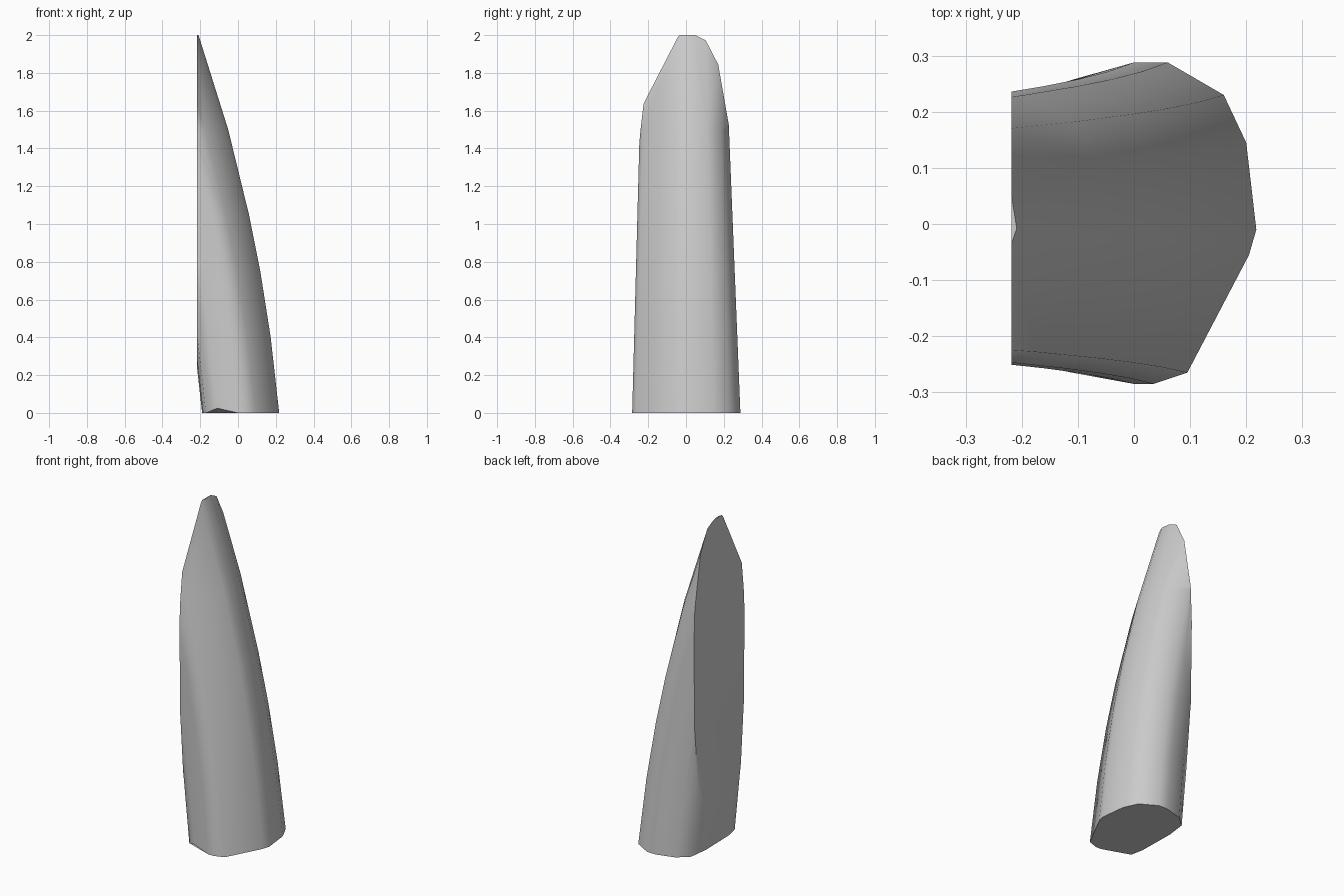
import bpy, bmesh, math

if "Cube" in bpy.data.objects:
    bpy.data.objects.remove(bpy.data.objects["Cube"], do_unlink=True)

# One plain colour
grey = bpy.data.materials.new("light_grey")
grey.use_nodes = True
colour = (0.6, 0.6, 0.6, 1)
grey.diffuse_color = colour
grey.node_tree.nodes["Principled BSDF"].inputs["Base Color"].default_value = colour

# Base outline, counter-clockwise from above
outline = [(0, -.285), (.035, -.285), (.095, -.265), (.205, -.055), (.218, -.01),
           (.2, .145), (.16, .23), (.06, .288), (0, .288), (-.11, .257),
           (-.175, .2), (-.19, .08), (-.185, -.15), (-.17, -.225), (-.11, -.265)]
# Height and backward lean of each section
levels = [(0, 0), (.4, -.045), (.75, -.1), (1.05, -.16), (1.5, -.27), (2, -.427)]
FLAT_X = -.218


def section(bm, z, lean):
    ring = []
    for x, y in outline:
        taper = 1 - (.14 if y > 0 else .093) * z
        lift = .025 if z == 0 and x == -.11 and y < 0 else 0
        ring.append(bm.verts.new((x + lean, y * taper, z + lift)))
    return ring


# Leaning tapered body
bm = bmesh.new()
rings = [section(bm, z, lean) for z, lean in levels]
n = len(outline)
for low, high in zip(rings, rings[1:]):
    for i in range(n):
        j = (i + 1) % n
        bm.faces.new((low[i], low[j], high[j], high[i]))
bm.faces.new(rings[0][::-1])
bm.faces.new(rings[-1])

# Flat side slices the body off vertically
cut = bmesh.ops.bisect_plane(bm, geom=bm.verts[:] + bm.edges[:] + bm.faces[:],
                             plane_co=(FLAT_X, 0, 0), plane_no=(-1, 0, 0), clear_outer=True)
rim = [e for e in cut["geom_cut"] if isinstance(e, bmesh.types.BMEdge)]
bmesh.ops.holes_fill(bm, edges=rim)
bmesh.ops.recalc_face_normals(bm, faces=bm.faces[:])

mesh = bpy.data.meshes.new("tapered_blade")
bm.to_mesh(mesh)
bm.free()
mesh.materials.append(grey)
blade = bpy.data.objects.new("tapered_blade", mesh)
bpy.context.collection.objects.link(blade)
bpy.context.view_layer.objects.active = blade
blade.select_set(True)
bpy.ops.object.shade_smooth_by_angle(angle=math.radians(50))
